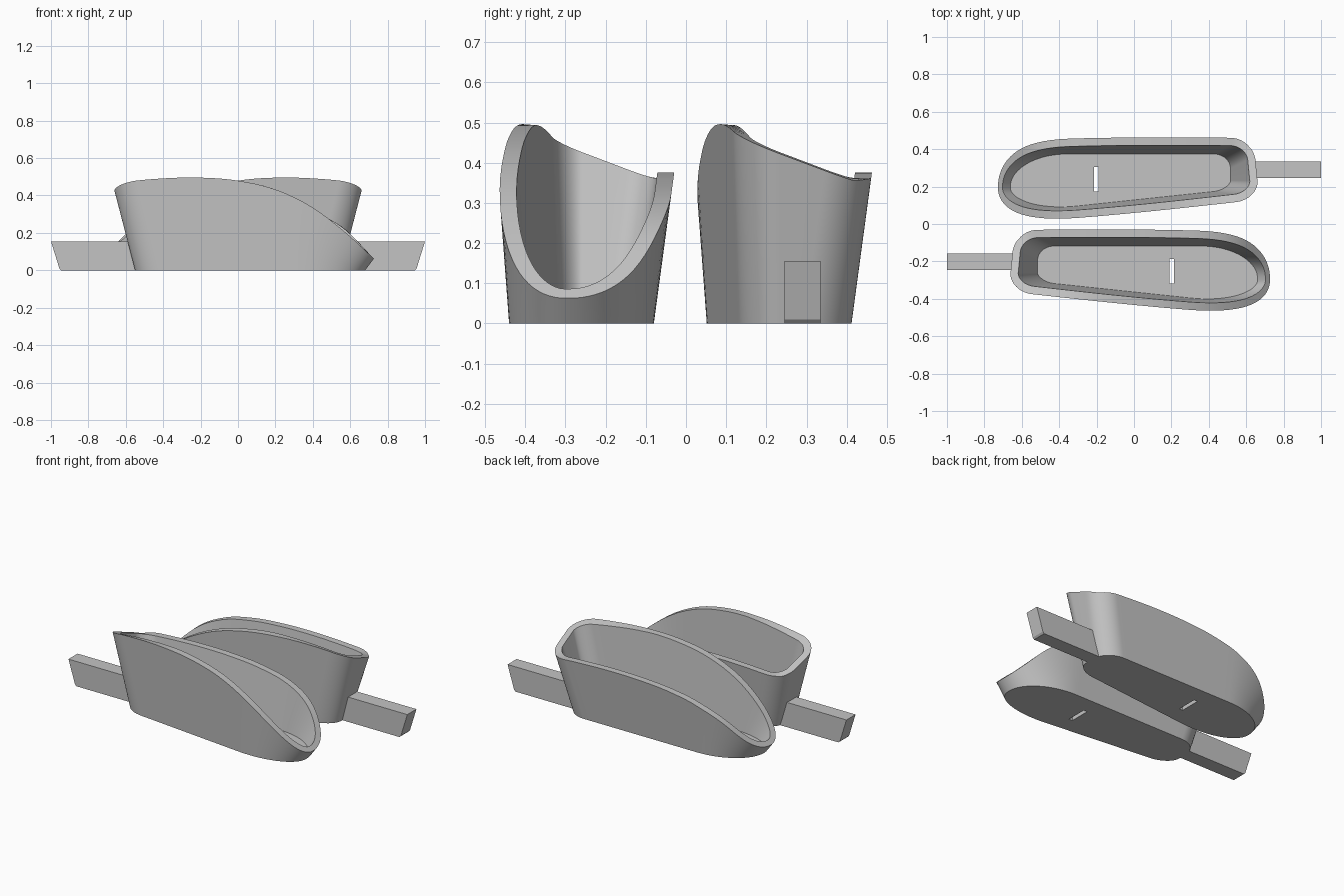
import bpy, bmesh, math
from mathutils import Matrix, Vector

cube = bpy.data.objects.get("Cube")
if cube:
    bpy.data.objects.remove(cube, do_unlink=True)

grey = bpy.data.materials.new("plain grey")
grey.use_nodes = True
grey.diffuse_color = (0.55, 0.55, 0.55, 1)
grey.node_tree.nodes["Principled BSDF"].inputs["Base Color"].default_value = (0.55, 0.55, 0.55, 1)

WALL, FLOOR = 0.042, 0.03
# Rim height along x, for the outward and the inward side of a scoop
RIM_X = (-0.66, -0.45, -0.25, 0.0, 0.2, 0.4, 0.56, 0.73)
RIM_OUT = (0.467, 0.488, 0.496, 0.479, 0.432, 0.335, 0.215, 0.06)
RIM_IN = (0.352, 0.367, 0.375, 0.372, 0.355, 0.31, 0.23, 0.06)


def spline(xs, ys, x):
    """Smooth curve through the points, straight beyond both ends."""
    n = len(xs)
    h = [xs[i + 1] - xs[i] for i in range(n - 1)]
    s = [(ys[i + 1] - ys[i]) / h[i] for i in range(n - 1)]
    slope = [s[0]] + [(s[i - 1] * h[i] + s[i] * h[i - 1]) / (h[i] + h[i - 1])
                      for i in range(1, n - 1)] + [s[-1]]
    if x <= xs[0]:
        return ys[0] + slope[0] * (x - xs[0])
    if x >= xs[-1]:
        return ys[-1] + slope[-1] * (x - xs[-1])
    i = max(k for k in range(n - 1) if xs[k] <= x)
    t = (x - xs[i]) / h[i]
    u = 1 - t
    return (ys[i] * (1 + 2 * t) * u * u + ys[i + 1] * (3 - 2 * t) * t * t
            + h[i] * t * u * (slope[i] * u - slope[i + 1] * t))


def rim_height(p):
    k = max(0, min(1, (p.y + 0.375) / 0.3))
    return spline(RIM_X, RIM_OUT, p.x) * (1 - k) + spline(RIM_X, RIM_IN, p.x) * k


def outline(z, inset=0.0):
    """Rounded scoop outline at height z, anticlockwise."""
    left, right, back = -0.55 - 0.26 * z, 0.68 + 0.75 * z, -0.08 + 0.135 * z

    def front(x):
        return Vector((x, -0.404 - 0.106 * x - 0.06 * z))

    corners = [
        (front(0.3), front(right), Vector((right, -0.3))),
        (Vector((right, -0.29)), Vector((right, back)), Vector((0.36, back))),
        (Vector((left + 0.13, back)), Vector((left, back)), Vector((left, back - 0.12))),
        (Vector((left, -0.26)), front(left), front(left + 0.13)),
    ]
    pts = []
    for i, (start, corner, end) in enumerate(corners):
        c = start + end - corner
        for k in range(21):
            a = math.pi / 2 * k / 20
            pts.append(c + (start - c) * math.cos(a) + (end - c) * math.sin(a))
        after = corners[(i + 1) % 4][0]
        steps = 2 if i % 2 == 0 else 20
        pts += [end.lerp(after, k / steps) for k in range(1, steps)]
    result = []
    for i, p in enumerate(pts):
        d = (pts[(i + 1) % len(pts)] - pts[i - 1]).normalized()
        result.append(p + Vector((-d.y, d.x)) * inset)
    return result


def wall_rows(inset, z_low, rows=4):
    """Rings of points from z_low up to the sloping rim."""
    lines = list(zip(outline(0, inset), outline(0.4, inset)))
    rings = [[] for _ in range(rows + 1)]
    for a, b in lines:
        lo, hi = 0.0, 0.7
        for _ in range(30):
            mid = (lo + hi) / 2
            if mid < rim_height(a.lerp(b, mid / 0.4)):
                lo = mid
            else:
                hi = mid
        for r in range(rows + 1):
            z = z_low + (lo - z_low) * r / rows
            p = a.lerp(b, z / 0.4)
            rings[r].append((p.x, p.y, z))
    return rings


def make_object(name, bm):
    bmesh.ops.recalc_face_normals(bm, faces=bm.faces)
    mesh = bpy.data.meshes.new(name)
    bm.to_mesh(mesh)
    bm.free()
    mesh.materials.append(grey)
    obj = bpy.data.objects.new(name, mesh)
    bpy.context.collection.objects.link(obj)
    return obj


# Hollow scoop: outer wall, rim, inner wall, floor
bm = bmesh.new()
rings = wall_rows(0, 0) + wall_rows(WALL, FLOOR)[::-1]
rings = [[bm.verts.new(p) for p in ring] for ring in rings]
for low, high in zip(rings, rings[1:]):
    for i in range(len(low)):
        bm.faces.new((low[i - 1], low[i], high[i], high[i - 1]))
bm.faces.new(rings[0])
bm.faces.new(rings[-1])
scoop = make_object("front_scoop", bm)

# Slot through the floor
bm = bmesh.new()
bmesh.ops.create_cube(bm, size=1)
for v in bm.verts:
    v.co = Vector((0.202 + v.co.x * 0.024, -0.253 + v.co.y * 0.13, v.co.z * 0.1))
cutter = make_object("slot_cutter", bm)
cutter.hide_render = True
cut = scoop.modifiers.new("slot", 'BOOLEAN')
cut.operation, cut.solver, cut.object = 'DIFFERENCE', 'EXACT', cutter
bpy.ops.object.select_all(action='DESELECT')
scoop.select_set(True)
bpy.context.view_layer.objects.active = scoop
bpy.ops.object.modifier_apply(modifier=cut.name)
bpy.data.objects.remove(cutter, do_unlink=True)
bpy.ops.object.shade_smooth_by_angle(angle=math.radians(35))

# Handle: slanted bar extruded across y
bm = bmesh.new()
side = [(-0.945, 0), (-0.955, 0.01), (-1, 0.155), (-0.57, 0.155), (-0.53, 0)]
face = bm.faces.new([bm.verts.new((x, -0.247, z)) for x, z in side])
ext = bmesh.ops.extrude_face_region(bm, geom=[face])
bmesh.ops.translate(bm, vec=(0, 0.09, 0),
                    verts=[g for g in ext["geom"] if isinstance(g, bmesh.types.BMVert)])
handle = make_object("front_handle", bm)

# Second scoop and handle: mirrored left to right and set behind the first
for obj, name in ((scoop, "back_scoop"), (handle, "back_handle")):
    twin = obj.copy()
    twin.name = name
    twin.data = obj.data.copy()
    twin.data.transform(Matrix.Translation((0, 0.492, 0)) @ Matrix.Diagonal((-1, 1, 1, 1)))
    twin.data.flip_normals()
    bpy.context.collection.objects.link(twin)
